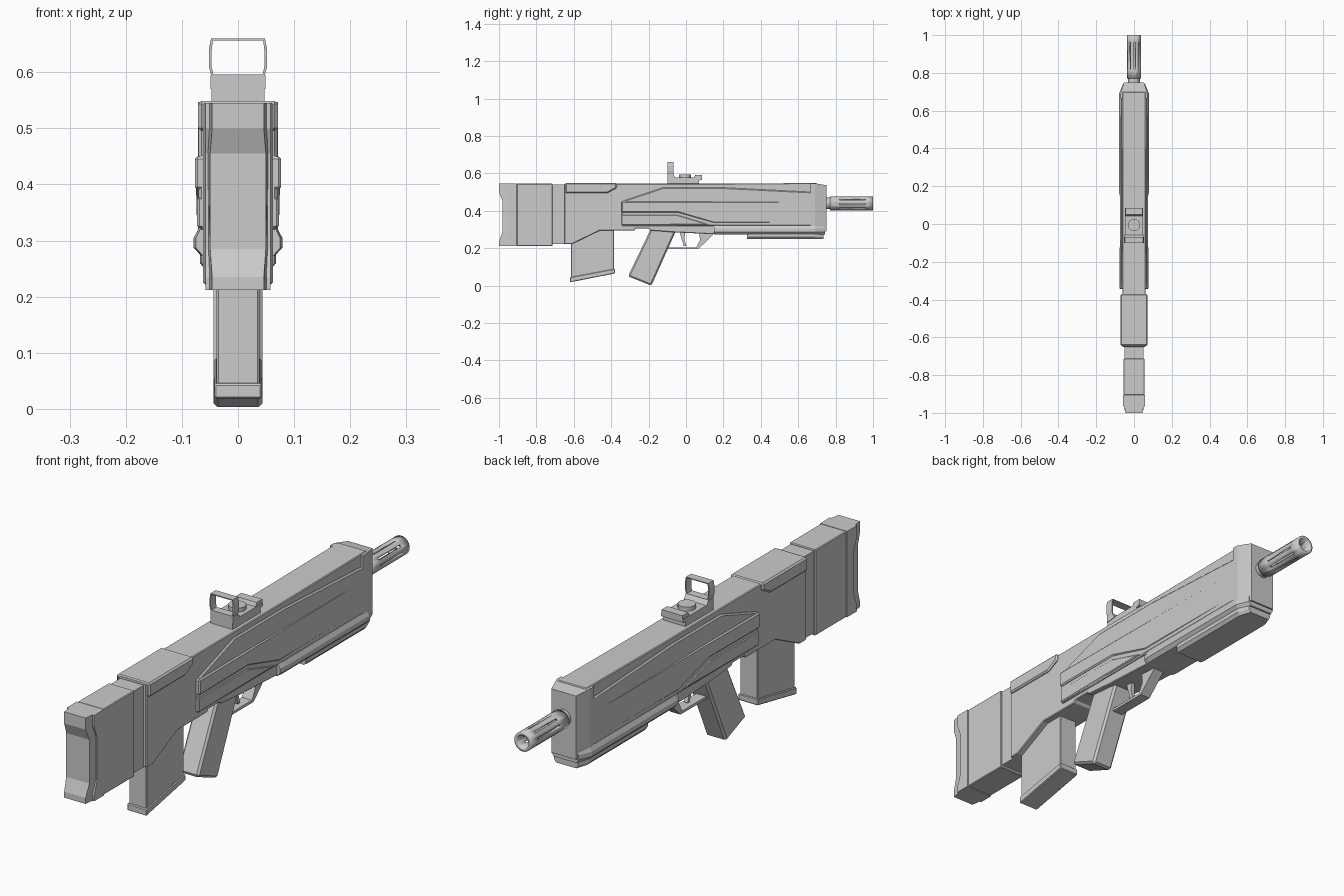
import bpy, bmesh
from math import sin, cos, pi

if "Cube" in bpy.data.objects:
    bpy.data.objects.remove(bpy.data.objects["Cube"])


def make(name, verts, faces, bevel=0.0, smooth=False):
    bm = bmesh.new()
    vs = [bm.verts.new(v) for v in verts]
    for f in faces:
        bm.faces.new([vs[i] for i in f])
    bmesh.ops.recalc_face_normals(bm, faces=bm.faces)
    me = bpy.data.meshes.new(name)
    bm.to_mesh(me)
    bm.free()
    ob = bpy.data.objects.new(name, me)
    bpy.context.collection.objects.link(ob)
    if bevel:
        m = ob.modifiers.new("bevel", 'BEVEL')
        m.width, m.segments, m.limit_method = bevel, 1, 'ANGLE'
    if smooth:
        bpy.ops.object.select_all(action='DESELECT')
        ob.select_set(True)
        bpy.context.view_layer.objects.active = ob
        bpy.ops.object.shade_smooth_by_angle()
    return ob


def loft(name, rings, bevel=0.0, smooth=False):
    """Join equal-sized rings of points and cap both ends."""
    n = len(rings[0])
    faces = [list(range(n)), list(range((len(rings) - 1) * n, len(rings) * n))]
    for r in range(len(rings) - 1):
        for i in range(n):
            j = (i + 1) % n
            faces.append([r * n + i, r * n + j, (r + 1) * n + j, (r + 1) * n + i])
    return make(name, [p for ring in rings for p in ring], faces, bevel, smooth)


def prism(name, pts, hw, bevel=0.0):
    """Side profile (y, z) widened to both sides; hw is a number or f(y)."""
    w = hw if callable(hw) else (lambda y: hw)
    return loft(name, [[(s * w(y), y, z) for y, z in pts] for s in (-1, 1)], bevel)


def mirrored(half, y):
    """Closed cross-section at y from the right half (x, z)."""
    return [(x, y, z) for x, z in half] + [(-x, y, z) for x, z in reversed(half)]


def cylinder(name, r, a, b, axis, centre, n=24):
    rings = []
    for t in (a, b):
        ring = []
        for i in range(n):
            u, v = r * cos(2 * pi * i / n), r * sin(2 * pi * i / n)
            ring.append((u, t, centre + v) if axis == 'y' else (u, centre + v, t))
        rings.append(ring)
    return loft(name, rings, smooth=True)


# Stock with chamfered, recessed butt pad
prism("stock", [(-.905, .545), (-.713, .545), (-.713, .212), (-.905, .212)], .056, .003)
pad = [(.545, 0), (.50, 0), (.455, .018), (.285, .018), (.235, 0), (.212, 0)]
prof = [(-1 + d, z) for z, d in pad] + [(-.905, .212), (-.905, .545)]
prism("butt_pad", prof, lambda y: .058 if y > -.95 else .046 + (y + 1) * .2)
back = [(-1 + d + .035, z) for z, d in pad] + [(-.905, .212), (-.905, .545)]
prism("butt_pad_sides", back, .058)
prism("stock_neck", [(-.73, .54), (-.63, .54), (-.63, .222), (-.73, .222)], .05)

# Receiver core, cheek rest
prism("receiver", [(-.65, .545), (.26, .545), (.70, .549), (.70, .30), (.15, .275),
                   (-.06, .285), (-.19, .295), (-.20, .305), (-.27, .305), (-.275, .295),
                   (-.46, .295), (-.61, .222), (-.65, .222)], .062, .003)
prism("cheek_rest", [(-.645, .549), (-.37, .549), (-.37, .522), (-.42, .495),
                     (-.645, .495)], .071, .006)

# Layered side panels, the outer one fading into the body towards the muzzle
prism("side_panel", [(-.345, .32), (.68, .318), (.68, .50), (.18, .525),
                     (-.12, .525), (-.345, .45)], .070, .005)
prism("side_rib", [(-.345, .45), (.58, .45), (.58, .335), (.15, .335), (-.04, .39),
                   (-.345, .39)], lambda y: .0745 - .0075 * y, .005)
prism("lower_rib", [(-.345, .378), (-.045, .378), (.13, .326), (-.345, .322)], .073, .004)

# Nose and lower handguard
loft("nose", [[(w, y, b), (w, y, t), (-w, y, t), (-w, y, b)] for y, w, b, t in
              [(.665, .0715, .30, .547), (.69, .0715, .30, .547), (.75, .053, .29, .537)]])
guard = [(.066, .273), (.079, .287), (.079, .305), (.070, .322)]
loft("lower_handguard", [mirrored([(x * s, z) for x, z in guard], y)
                         for y, s in [(.15, .95), (.17, 1), (.69, 1), (.742, .74)]])
rail = [(.058, .248), (.068, .260), (.068, .28)]
loft("lower_rail", [mirrored([(x * s, z) for x, z in rail], y)
                    for y, s in [(.325, .95), (.34, 1), (.69, 1), (.735, .75)]])

# Magazine
prism("magazine", [(-.615, .24), (-.45, .31), (-.385, .31), (-.385, .085), (-.615, .04)],
      .038, .003)
prism("magazine_plate", [(-.62, .045), (-.38, .09), (-.38, .065), (-.62, .018)], .042, .003)

# Grip, trigger and guard
prism("grip", [(-.185, .31), (-.055, .29), (-.185, .0), (-.31, .05)], .044, .008)
prism("trigger_guard", [(-.10, .195), (.065, .195), (.145, .272), (.145, .29), (.07, .285),
                        (.075, .245), (.055, .205), (-.10, .205)], .022)
prism("trigger", [(-.035, .29), (-.005, .29), (-.008, .245), (.002, .212), (-.012, .212),
                  (-.022, .245)], .008)

# Barrel and slotted muzzle device
BZ = .44
cylinder("barrel", .026, .70, .81, 'y', BZ)
n, rows = 24, [.77, .82, .96, 1.0]
verts = [(.037 * sin(2 * pi * i / n), y, BZ + .037 * cos(2 * pi * i / n))
         for y in rows for i in range(n)]
faces = [[r * n + i, r * n + (i + 1) % n, (r + 1) * n + (i + 1) % n, (r + 1) * n + i]
         for r in range(3) for i in range(n) if not (r == 1 and i % 3 == 0)]
muzzle = make("muzzle_device", verts, faces, smooth=True)
m = muzzle.modifiers.new("wall", 'SOLIDIFY')
m.thickness, m.offset = .012, -1
cylinder("muzzle_collar", .031, .745, .775, 'y', BZ)

# Reflex sight
prism("sight_base", [(-.10, .54), (.07, .54), (.07, .562), (.085, .566), (.085, .578),
                     (-.10, .578)], .047)
prism("sight_rear_block", [(-.10, .57), (-.10, .594), (-.068, .594), (-.055, .575)], .049)
prism("sight_front_block", [(.04, .57), (.05, .592), (.085, .592), (.085, .57)], .045)
cylinder("sight_dial", .032, .57, .594, 'z', -.005)
frame = [(-.047, .592), (.047, .592), (.052, .61), (.052, .64), (.048, .66),
         (-.048, .66), (-.052, .64), (-.052, .61)]
k = len(frame)
window = make("sight_window", [(x, y, z) for y in (-.10, -.068) for x, z in frame],
              [[i, (i + 1) % k, k + (i + 1) % k, k + i] for i in range(k)])
m = window.modifiers.new("wall", 'SOLIDIFY')
m.thickness, m.offset = .005, -1
